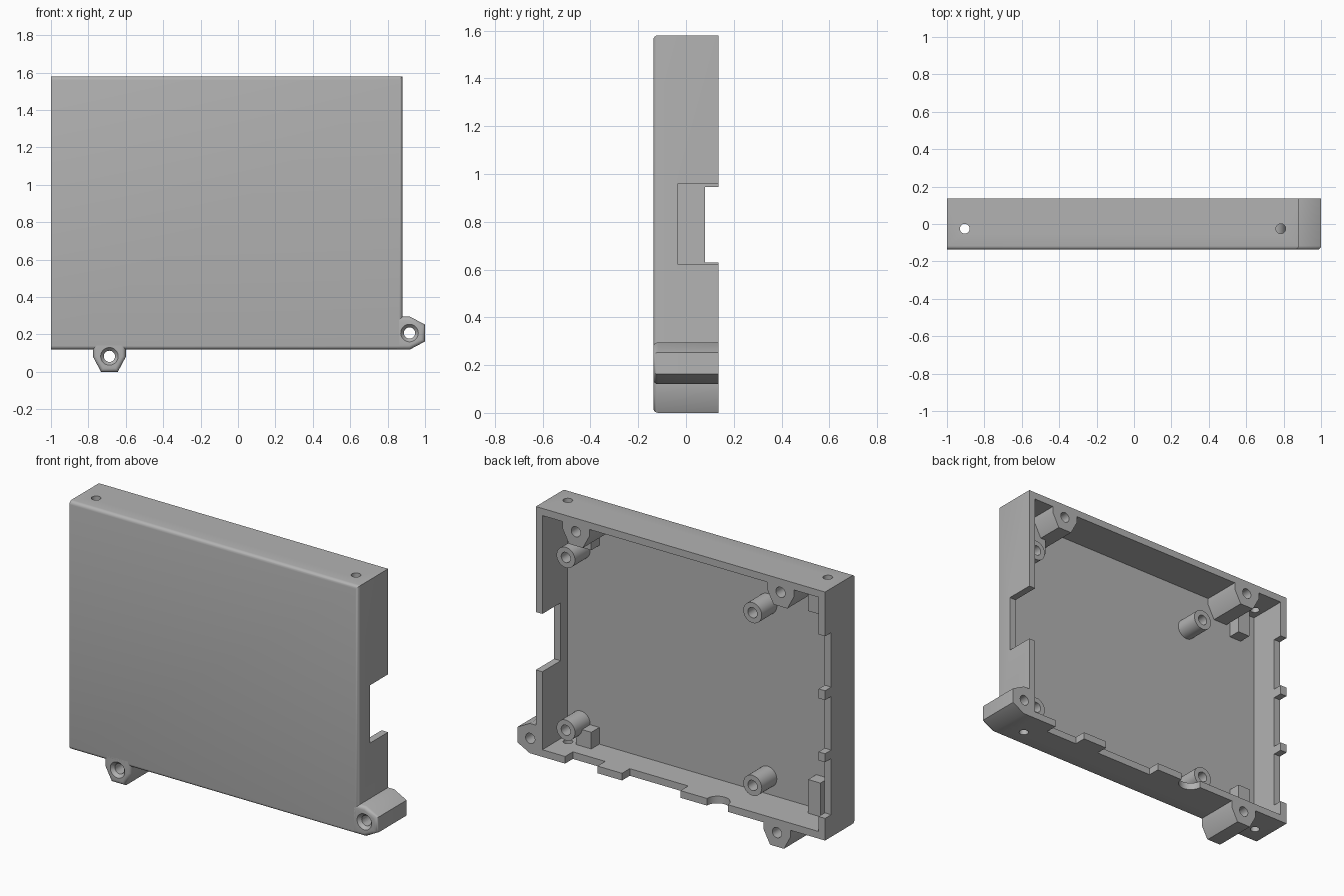
import bpy, bmesh
from math import pi
from mathutils import Matrix, Vector

old = bpy.data.objects.get("Cube")
if old:
    bpy.data.objects.remove(old, do_unlink=True)

GREY = (0.45, 0.45, 0.45, 1)
mat = bpy.data.materials.new("light grey plastic")
mat.use_nodes = True
mat.diffuse_color = GREY
mat.node_tree.nodes["Principled BSDF"].inputs["Base Color"].default_value = GREY

# Main dimensions of the tray
LEFT, RIGHT, BOTTOM, TOP = 0.88, -1.0, 0.12, 1.58
BACK, WALL, FILLET = 0.137, 0.042, 0.02
FRONT = -BACK
FLOOR = FRONT + WALL
IN_LEFT, IN_RIGHT = LEFT - WALL, RIGHT + WALL
IN_BOTTOM, IN_TOP = BOTTOM + WALL, TOP - WALL


def finish(name, bm):
    bmesh.ops.recalc_face_normals(bm, faces=bm.faces)
    mesh = bpy.data.meshes.new(name)
    bm.to_mesh(mesh)
    bm.free()
    mesh.materials.append(mat)
    ob = bpy.data.objects.new(name, mesh)
    bpy.context.collection.objects.link(ob)
    return ob


def prism(name, outline, y0, y1, round_edge=None):
    """Extrude an x/z outline along y, optionally rounding front edges."""
    bm = bmesh.new()
    face = bm.faces.new([bm.verts.new((x, y0, z)) for x, z in outline])
    ext = bmesh.ops.extrude_face_region(bm, geom=[face])["geom"]
    for v in ext:
        if isinstance(v, bmesh.types.BMVert):
            v.co.y = y1
    if round_edge:
        edges = [e for e in bm.edges
                 if all(abs(v.co.y - y0) < 1e-5 for v in e.verts) and round_edge(e)]
        bmesh.ops.bevel(bm, geom=edges, offset=FILLET, segments=4,
                        profile=0.5, affect='EDGES')
    return finish(name, bm)


def box(name, x0, x1, y0, y1, z0, z1):
    return prism(name, [(x0, z0), (x1, z0), (x1, z1), (x0, z1)], y0, y1)


def rod(name, centre, r, length, axis="y", r2=None):
    """Cylinder or cone centred on a point; r is the end nearest the front."""
    bm = bmesh.new()
    rot = Matrix.Rotation(-pi / 2, 4, 'X') if axis == "y" else Matrix()
    bmesh.ops.create_cone(bm, cap_ends=True, segments=32, radius1=r,
                          radius2=r if r2 is None else r2, depth=length,
                          matrix=Matrix.Translation(Vector(centre)) @ rot)
    return finish(name, bm)


def activate(ob):
    bpy.ops.object.select_all(action='DESELECT')
    ob.select_set(True)
    bpy.context.view_layer.objects.active = ob


def cut(ob, *cutters):
    activate(ob)
    for c in cutters:
        c.hide_render = True
        mod = ob.modifiers.new("cut", 'BOOLEAN')
        mod.operation, mod.solver, mod.object = 'DIFFERENCE', 'EXACT', c
        bpy.ops.object.modifier_apply(modifier=mod.name)
        bpy.data.objects.remove(c, do_unlink=True)


def smooth(ob):
    activate(ob)
    bpy.ops.object.shade_smooth_by_angle(angle=0.6)


# Tray: block with rounded front edges, hollowed from the back
tray = prism("tray", [(RIGHT, BOTTOM), (LEFT, BOTTOM), (LEFT, TOP), (RIGHT, TOP)],
             FRONT, BACK,
             lambda e: any(v.co.x > RIGHT + 0.01 for v in e.verts))
OVER = BACK + 0.1
cut(tray, box("hollow", IN_RIGHT, IN_LEFT, FLOOR, OVER, IN_BOTTOM, IN_TOP))

# Card slot in the left wall, lowered right wall between its clips
cut(tray, box("card_slot", IN_LEFT - .02, LEFT + .05, -.033, OVER, .62, .96))
for z0, z1 in ((.25, .58), (.63, .945), (1.0, 1.32)):
    cut(tray, box("side_gap", RIGHT - .05, IN_RIGHT + .02, .08, OVER, z0, z1))

# Connector openings in the bottom wall
for x0, x1 in ((.48, .69), (-.06, .32)):
    cut(tray, box("port_gap", x0, x1, .065, OVER, BOTTOM - .05, IN_BOTTOM + .02))
cut(tray, rod("jack_gap", (-.3, BACK, BOTTOM + WALL / 2), .068, .1, "z"))

# Screw holes through the top and bottom walls
for x in (-.905, .785):
    for z in (BOTTOM, TOP):
        cut(tray, rod("wall_hole", (x, -.025, z), .026, .12, "z"))
smooth(tray)

# Board posts with blind holes
POST_TOP = .045
for side, x in (("left", .75), ("right", -.464)):
    for level, z in (("lower", .265), ("upper", 1.28)):
        post = rod(f"{level}_{side}_post", (x, (FLOOR + POST_TOP) / 2, z),
                   .06, POST_TOP - FLOOR)
        cut(post, rod("post_hole", (x, POST_TOP, z), .03, .2))
        smooth(post)

# Tapered screw lugs: (across, out) outline, out is measured from the wall
LUG = [(-.0875, -.03), (.0875, -.03), (.0875, .04), (.045, .12),
       (-.045, .12), (-.0875, .04)]


def lug(name, place, through):
    outline = [place(a, o) for a, o in LUG]
    hx, hz = place(0, .037)
    base = {tuple(round(c, 4) for c in p) for p in outline[:2]}

    def outer(e):
        return not all((round(v.co.x, 4), round(v.co.z, 4)) in base for v in e.verts)

    ob = prism(name, outline, FRONT if through else FLOOR, BACK,
               outer if through else None)
    if through:
        cut(ob, rod("lug_hole", (hx, 0, hz), .03, .5),
            rod("lug_flare", (hx, FRONT, hz), .065, .04, r2=.029))
    else:
        cut(ob, rod("lug_hole", (hx, BACK, hz), .03, .3))
    smooth(ob)


lug("bottom_lug", lambda a, o: (-.6875 + a, BOTTOM - o), True)
lug("left_lug", lambda a, o: (LEFT + o, .2075 + a), True)
lug("upper_left_inner_lug", lambda a, o: (.62 + a, IN_TOP - o), False)
lug("upper_right_inner_lug", lambda a, o: (-.71 + a, IN_TOP - o), False)

# Small nut guides on the floor beside the wall holes
for name, x0, x1, low, high in (("right", -.86, -.78, .36, 1.35),
                                ("left", .63, .73, .26, 1.33)):
    box(f"lower_{name}_nut_guide", x0, x1, FLOOR, -.02, IN_BOTTOM, low)
    box(f"upper_{name}_nut_guide", x0, x1, FLOOR, -.02, high, IN_TOP)
